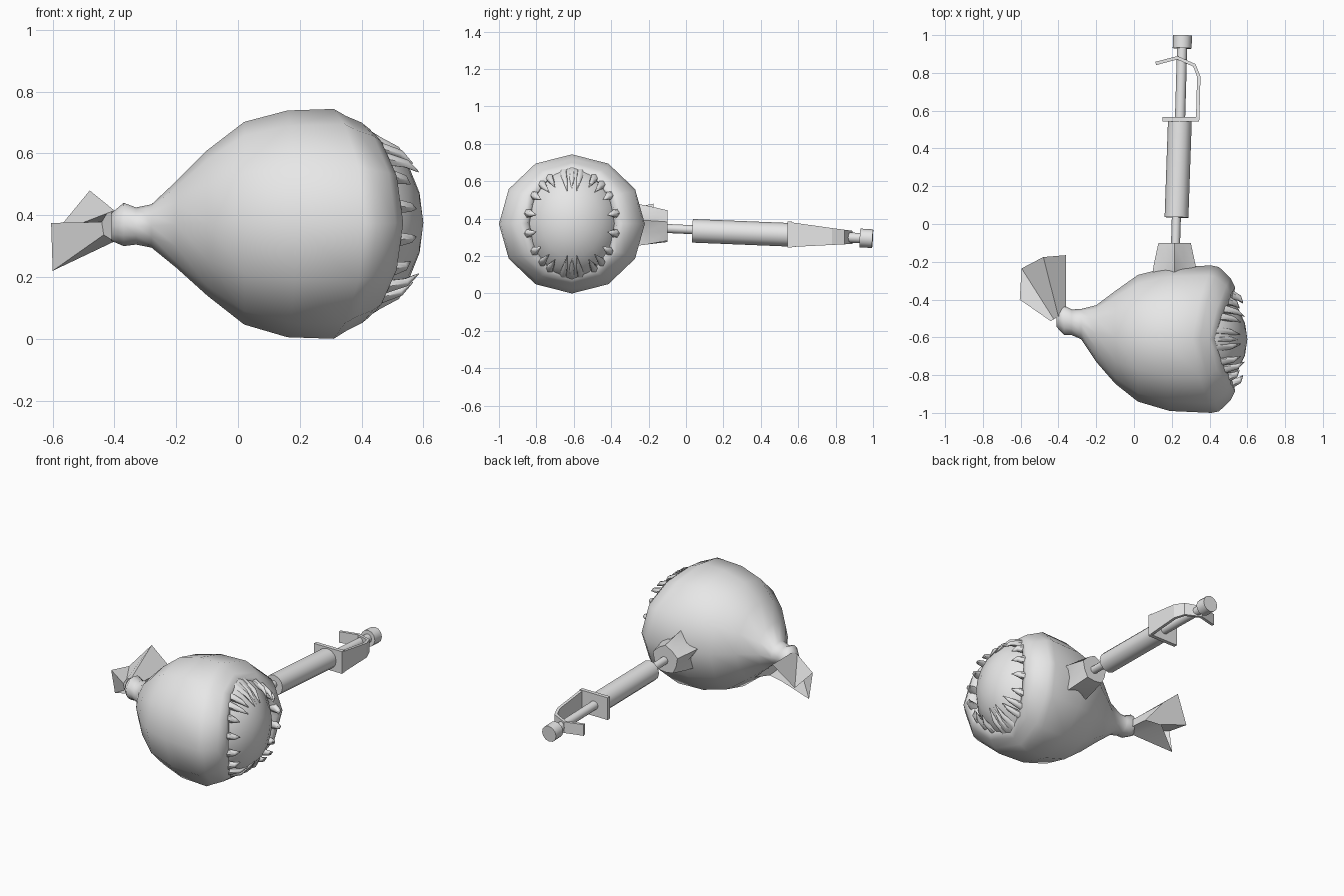
import bpy, bmesh, math
from mathutils import Vector as V

if "Cube" in bpy.data.objects:
    bpy.data.objects.remove(bpy.data.objects["Cube"])

grey = bpy.data.materials.new("plain grey")
grey.diffuse_color = (0.8, 0.8, 0.8, 1)
grey.use_nodes = True
grey.node_tree.nodes["Principled BSDF"].inputs["Base Color"].default_value = grey.diffuse_color


def finish(name, bm, angle):
    bmesh.ops.recalc_face_normals(bm, faces=bm.faces)
    me = bpy.data.meshes.new(name)
    bm.to_mesh(me)
    bm.free()
    ob = bpy.data.objects.new(name, me)
    bpy.context.collection.objects.link(ob)
    me.materials.append(grey)
    bpy.ops.object.select_all(action='DESELECT')
    ob.select_set(True)
    bpy.context.view_layer.objects.active = ob
    bpy.ops.object.shade_smooth_by_angle(angle=math.radians(angle))
    return ob


def loft(name, rings, angle=35, start=True, end=True):
    """Skin a list of equal-length point rings."""
    bm = bmesh.new()
    vs = [[bm.verts.new(p) for p in r] for r in rings]
    n = len(vs[0])
    for a, b in zip(vs, vs[1:]):
        for i in range(n):
            j = (i + 1) % n
            bm.faces.new((a[i], a[j], b[j], b[i]))
    if start:
        bm.faces.new(vs[0])
    if end:
        bm.faces.new(vs[-1])
    return finish(name, bm, angle)


def tube(name, pts, radii, sides=12, angle=35):
    """Round tube with rings square to the overall direction."""
    pts = [V(p) for p in pts]
    q = (pts[-1] - pts[0]).to_track_quat('Z', 'Y')
    rings = []
    for p, r in zip(pts, radii):
        rings.append([p + q @ V((r * math.cos(t), r * math.sin(t), 0))
                      for t in (2 * math.pi * k / sides for k in range(sides))])
    return loft(name, rings, angle)


def oval(x, ry, rz, cy, cz, sweep, a):
    # sweep pushes the sides forward of the top and bottom
    c, s = math.cos(a), math.sin(a)
    return V((x + sweep * abs(c) ** 1.5, cy + ry * c, cz + rz * s))


# pouch body: x, y radius, z radius, centre y, centre z, forward sweep of sides
LIP = (0.43, 0.24, 0.282, -0.61, 0.375, 0.10)
profile = [
    (-0.41, 0.045, 0.045, -0.50, 0.362, 0),
    (-0.37, 0.078, 0.070, -0.51, 0.370, 0),
    (-0.33, 0.068, 0.060, -0.52, 0.365, 0),
    (-0.28, 0.080, 0.070, -0.53, 0.365, 0),
    (-0.20, 0.150, 0.140, -0.58, 0.370, 0),
    (-0.10, 0.245, 0.235, -0.60, 0.375, 0),
    (0.02, 0.335, 0.328, -0.605, 0.374, 0),
    (0.16, 0.382, 0.367, -0.608, 0.372, 0.03),
    (0.31, 0.390, 0.372, -0.61, 0.372, 0.10),
    (0.35, 0.382, 0.348, -0.61, 0.373, 0.10),
    (0.40, 0.325, 0.325, -0.61, 0.375, 0.11),
    (0.425, 0.275, 0.305, -0.61, 0.375, 0.11),
    LIP,
    (0.39, 0.225, 0.265, -0.61, 0.375, 0.09),
]
loft("pouch_body", [[oval(*p, math.pi * k / 6) for k in range(12)]
                    for p in profile], 70, end=False)

# rounded filling inside the mouth
bm = bmesh.new()
bmesh.ops.create_uvsphere(bm, u_segments=16, v_segments=10, radius=1)
for v in bm.verts:
    x, y, z = v.co
    v.co = (0.35 + 0.25 * z, -0.61 + 0.275 * x, 0.375 + 0.315 * y)
finish("mouth_filling", bm, 60)

# teeth round the lip: large at top and bottom, small at the sides
def tooth(deg, fwd, inward, r):
    a = math.radians(deg)
    base = oval(*LIP, a)
    d = V((0, -math.cos(a), -math.sin(a)))
    mid = base + V((fwd * 0.6, 0, 0)) + d * inward * 0.4
    tip = base + V((fwd, 0, 0)) + d * inward
    tube("tooth", [base - V((0.02, 0, 0)), mid, tip],
         [r, r * 0.6, 0.002], 6, 60)


for side in (0, 180):
    for deg in (79, 90, 101):
        tooth(deg + side, 0.125, 0.105, 0.024)
    for deg in (48, 60, 120, 132):
        tooth(deg + side, 0.10, 0.06, 0.024)
    for deg in (-32, -11, 11, 32):
        tooth(deg + side, 0.05, 0.045, 0.027)

# gathered tail: small round neck opening into a folded flare
flare = [((-0.60, -0.37, 0.22), 215), ((-0.605, -0.40, 0.375), 165),
         ((-0.595, -0.235, 0.34), 125), ((-0.48, -0.175, 0.48), 90),
         ((-0.36, -0.165, 0.37), 20), ((-0.36, -0.32, 0.325), 330),
         ((-0.46, -0.30, 0.32), 270)]
neck = []
for p, deg in flare:
    t = math.radians(deg)
    neck.append(V((-0.40, -0.49, 0.365)) + 0.05 * (
        V((0.85, 0.5, 0)) * math.cos(t) + V((0, 0, 1)) * math.sin(t)))
loft("tail_flare", [neck, [p for p, d in flare]], 30, end=False)

# ruffled collar where the pump enters the pouch
collar = []
for y, r_in, r_out in ((-0.27, 0.075, 0.125), (-0.21, 0.085, 0.115),
                       (-0.10, 0.08, 0.09)):
    ring = []
    for k in range(10):
        t = math.pi * (k / 5 + 0.5)
        r = r_in if k % 2 else r_out
        ring.append((0.215 + r * math.cos(t), y, 0.355 + r * math.sin(t)))
    collar.append(ring)
loft("collar", collar, 30)

# pump: front tube, barrel, plunger rod and knob
tube("front_tube", [(0.217, -0.2, 0.352), (0.225, 0.06, 0.34)], [0.024] * 2)
tube("barrel", [(0.225, 0.035, 0.335), (0.243, 0.55, 0.314)], [0.063] * 2)
tube("plunger_rod", [(0.243, 0.53, 0.315), (0.255, 0.94, 0.296)], [0.027] * 2)
tube("knob", [(0.255, 0.93, 0.297), (0.257, 0.998, 0.293)], [0.05] * 2)

# plate at the end of the barrel
loft("guard_plate", [[(x, y, z) for x, z in
                      ((0.15, 0.245), (0.345, 0.245), (0.345, 0.385), (0.15, 0.385))]
                     for y in (0.543, 0.567)])

# bent guard strip: x, y, half height
path = [(0.337, 0.55, 0.067), (0.343, 0.78, 0.045), (0.32, 0.84, 0.039),
        (0.23, 0.88, 0.035), (0.115, 0.85, 0.035)]
rings = []
for i, (x, y, h) in enumerate(path):
    a, b = path[max(i - 1, 0)], path[min(i + 1, len(path) - 1)]
    d = V((b[0] - a[0], b[1] - a[1], 0)).normalized()
    n = V((-d.y, d.x, 0)) * 0.009
    c = V((x, y, 0.315 - 0.045 * (y - 0.55)))
    up = V((0, 0, h))
    rings.append([c + n + up, c - n + up, c - n - up, c + n - up])
loft("guard_strip", rings, 20)
